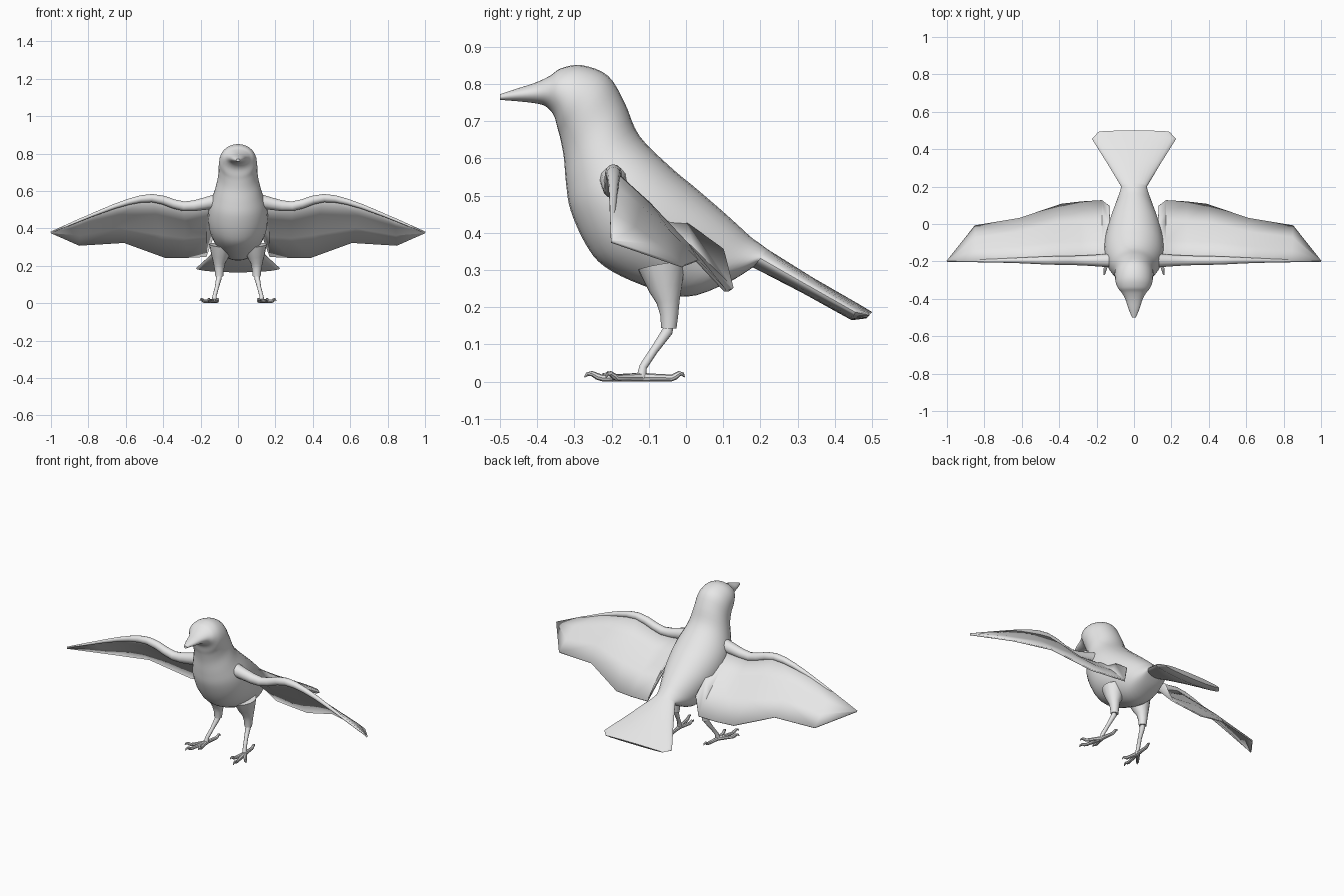
import bpy, bmesh, math
from mathutils import Vector

if "Cube" in bpy.data.objects:
    bpy.data.objects.remove(bpy.data.objects["Cube"])

grey = bpy.data.materials.new("plain grey")
grey.diffuse_color = (0.8, 0.8, 0.8, 1)
grey.use_nodes = True
grey.node_tree.nodes["Principled BSDF"].inputs["Base Color"].default_value = grey.diffuse_color


def finish(name, bm, mirror=True, angle=40, thickness=0):
    bmesh.ops.recalc_face_normals(bm, faces=bm.faces[:])
    me = bpy.data.meshes.new(name)
    bm.to_mesh(me)
    bm.free()
    me.materials.append(grey)
    ob = bpy.data.objects.new(name, me)
    bpy.context.collection.objects.link(ob)
    bpy.ops.object.select_all(action='DESELECT')
    ob.select_set(True)
    bpy.context.view_layer.objects.active = ob
    bpy.ops.object.shade_smooth_by_angle(angle=math.radians(angle))
    if thickness:
        so = ob.modifiers.new("thickness", 'SOLIDIFY')
        so.thickness = thickness
        so.offset = 0
    if mirror:
        ob.modifiers.new("mirror", 'MIRROR')
    return ob


def skin(bm, rings):
    """Bridge a list of point rings and cap both ends."""
    vr = [[bm.verts.new(p) for p in r] for r in rings]
    n = len(vr[0])
    for a, b in zip(vr, vr[1:]):
        for i in range(n):
            j = (i + 1) % n
            bm.faces.new((a[i], a[j], b[j], b[i]))
    bm.faces.new(vr[0])
    bm.faces.new(vr[-1])


def tube(bm, pts, n=10):
    """Round tube through (x, y, z, radius) points."""
    P = [Vector(p[:3]) for p in pts]
    rings = []
    for i, p in enumerate(P):
        t = (P[min(i + 1, len(P) - 1)] - P[max(i - 1, 0)]).normalized()
        ref = Vector((0, 1, 0)) if abs(t.y) < 0.8 else Vector((1, 0, 0))
        u = t.cross(ref).normalized()
        v = t.cross(u)
        rings.append([p + pts[i][3] * (u * math.cos(a) + v * math.sin(a))
                      for a in (2 * math.pi * k / n for k in range(n))])
    skin(bm, rings)


def smooth_path(S, steps=4):
    """Catmull-Rom interpolation of tuples."""
    out = []
    for i in range(len(S) - 1):
        a, b, c, d = S[max(i - 1, 0)], S[i], S[i + 1], S[min(i + 2, len(S) - 1)]
        for k in range(steps):
            t = k / steps
            out.append(tuple(q + 0.5 * t * (r - p + t * (2 * p - 5 * q + 4 * r - s
                             + t * (3 * (q - r) + s - p)))
                             for p, q, r, s in zip(a, b, c, d)))
    return out + [S[-1]]


# Body: sections as front y, z, back y, z, half width, from beak to tail root
sections = [
    (-0.50, 0.757, -0.50, 0.772, 0.010), (-0.45, 0.753, -0.455, 0.787, 0.030),
    (-0.40, 0.747, -0.405, 0.803, 0.046), (-0.375, 0.738, -0.365, 0.822, 0.064),
    (-0.355, 0.715, -0.335, 0.842, 0.084), (-0.345, 0.68, -0.28, 0.85, 0.098),
    (-0.337, 0.65, -0.21, 0.822, 0.103), (-0.328, 0.60, -0.165, 0.75, 0.107),
    (-0.322, 0.53, -0.125, 0.66, 0.126), (-0.31, 0.46, -0.04, 0.575, 0.153),
    (-0.27, 0.37, 0.02, 0.525, 0.160), (-0.22, 0.31, 0.09, 0.465, 0.150),
    (-0.12, 0.26, 0.14, 0.42, 0.127), (0.0, 0.228, 0.175, 0.388, 0.102),
    (0.11, 0.265, 0.20, 0.37, 0.080), (0.18, 0.307, 0.22, 0.355, 0.068)]
# Tail fan: straight flare and blunt end
tail = [(0.315, 0.237, 0.34, 0.28, 0.145), (0.445, 0.165, 0.465, 0.208, 0.225),
        (0.485, 0.170, 0.50, 0.187, 0.19)]
rings = []
for fy, fz, by, bz, w in smooth_path(sections) + tail:
    ring = []
    for k in range(28):
        a = 2 * math.pi * k / 28
        s = 0.5 + 0.5 * math.sin(a)
        ring.append((w * math.cos(a), fy + (by - fy) * s, fz + (bz - fz) * s))
    rings.append(ring)
bm = bmesh.new()
skin(bm, rings)
finish("body_and_tail", bm, mirror=False)

# Wing arm along the leading edge
bm = bmesh.new()
tube(bm, smooth_path([(0.07, -0.19, 0.552, 0.048), (0.14, -0.195, 0.54, 0.036),
                      (0.29, -0.195, 0.518, 0.026), (0.46, -0.195, 0.562, 0.022),
                      (0.66, -0.195, 0.518, 0.013), (0.99, -0.199, 0.382, 0.003)], 3), 12)
finish("wing_arm", bm)

# Wing sheet: leading edge to trailing edge at each station
stations = [((0.12, -0.2, 0.53), (0.135, 0.10, 0.355)),
            ((0.17, -0.2, 0.53), (0.17, 0.125, 0.25)),
            ((0.29, -0.2, 0.52), (0.28, 0.118, 0.245)),
            ((0.46, -0.2, 0.57), (0.39, 0.105, 0.245)),
            ((0.66, -0.2, 0.527), (0.61, 0.03, 0.325)),
            ((0.84, -0.2, 0.452), (0.85, -0.01, 0.31)),
            ((1.0, -0.2, 0.38), (1.0, -0.199, 0.376))]
bm = bmesh.new()
grid = []
for lead, trail in stations:
    lead, trail = Vector(lead), Vector(trail)
    chord = (trail - lead).length
    grid.append([bm.verts.new(lead.lerp(trail, t) + Vector((0, 0, 0.16 * chord * t * (1 - t))))
                 for t in (0, 0.33, 0.67, 1)])
for a, b in zip(grid, grid[1:]):
    for i in range(3):
        bm.faces.new((a[i], a[i + 1], b[i + 1], b[i]))
finish("wing_sheet", bm, angle=30, thickness=0.008)

# Feathered thigh
bm = bmesh.new()
tube(bm, [(0.09, -0.065, 0.31, 0.065), (0.096, -0.055, 0.25, 0.046), (0.1, -0.048, 0.215, 0.032),
          (0.1, -0.045, 0.18, 0.025), (0.1, -0.046, 0.143, 0.021)], 14)
finish("thigh", bm)

# Shin
bm = bmesh.new()
tube(bm, [(0.1, -0.042, 0.17, 0.014), (0.102, -0.05, 0.135, 0.015), (0.113, -0.085, 0.085, 0.011),
          (0.125, -0.115, 0.04, 0.011), (0.128, -0.12, 0.01, 0.014)])
finish("shin", bm)

# Toes with curved claws
bm = bmesh.new()
ankle = Vector((0.128, -0.118, 0.012))
for tip in ((0.105, -0.225), (0.16, -0.272), (0.203, -0.215), (0.115, -0.004)):
    end = Vector((tip[0], tip[1], 0.012))
    path = [(*ankle, 0.012)]
    for t, z, r in ((0.35, 0.011, 0.010), (0.7, 0.010, 0.009), (0.78, 0.014, 0.009),
                    (0.88, 0.022, 0.007), (0.96, 0.020, 0.005), (1.0, 0.012, 0.002)):
        p = ankle.lerp(end, t)
        path.append((p.x, p.y, z, r))
    tube(bm, path, 8)
finish("toes", bm)
